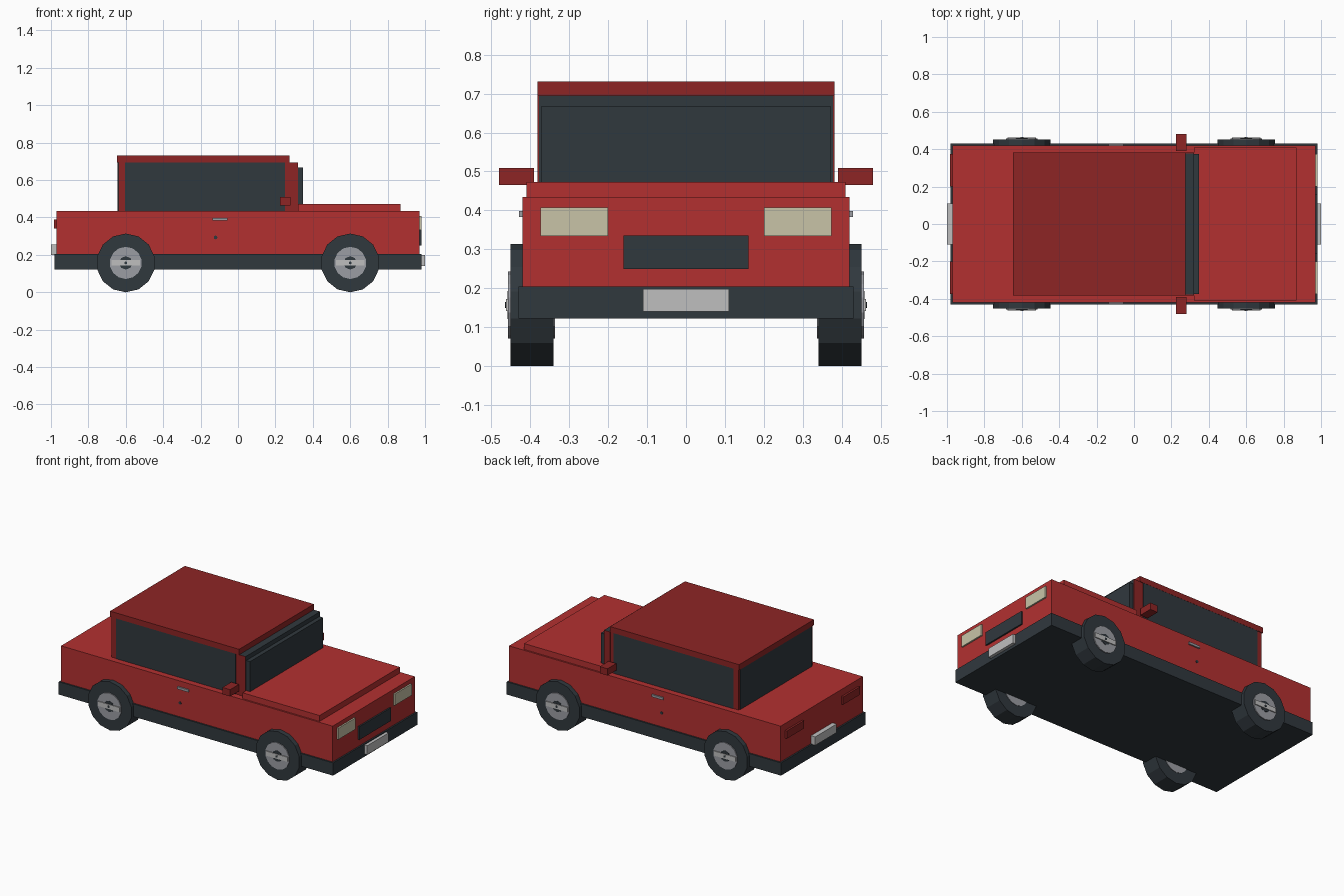
import bpy
import math

cube = bpy.data.objects.get("Cube")
if cube:
    bpy.data.objects.remove(cube, do_unlink=True)


def material(name, rgb):
    m = bpy.data.materials.new(name)
    m.use_nodes = True
    colour = (*rgb, 1)
    m.diffuse_color = colour
    m.node_tree.nodes["Principled BSDF"].inputs["Base Color"].default_value = colour
    return m


RED = material("body red", (0.45, 0.03, 0.03))
DEEP = material("deep red", (0.27, 0.018, 0.018))
DARK = material("charcoal", (0.03, 0.04, 0.048))
GREY = material("rim grey", (0.33, 0.34, 0.37))
SILVER = material("light grey", (0.52, 0.52, 0.52))
CREAM = material("lamp cream", (0.58, 0.55, 0.39))


def box(name, mat, x, y, z):
    """Box spanning the (min, max) pairs on each axis."""
    spans = (x, y, z)
    bpy.ops.mesh.primitive_cube_add(size=1, location=[(a + b) / 2 for a, b in spans])
    ob = bpy.context.object
    ob.name = name
    ob.scale = [b - a for a, b in spans]
    bpy.ops.object.transform_apply(location=False, rotation=False, scale=True)
    ob.data.materials.append(mat)
    return ob


def disc(name, mat, x, z, radius, y, sides):
    """Cylinder lying along y, with a corner pointing down."""
    bpy.ops.mesh.primitive_cylinder_add(
        vertices=sides, radius=radius, depth=abs(y[1] - y[0]),
        location=(x, (y[0] + y[1]) / 2, z), rotation=(math.pi / 2, 0, 0))
    ob = bpy.context.object
    ob.name = name
    ob.data.materials.append(mat)
    return ob


def mirrored(a, b, side):
    return tuple(sorted((a * side, b * side)))


# Lower body
box("chassis", DARK, (-0.98, 0.98), (-0.43, 0.43), (0.122, 0.204))
box("body", RED, (-0.97, 0.97), (-0.42, 0.42), (0.204, 0.435))
box("hood", RED, (0.32, 0.87), (-0.41, 0.41), (0.435, 0.473))

# Cabin, roof and stepped windscreen
box("cabin", DEEP, (-0.64, 0.275), (-0.378, 0.378), (0.435, 0.695))
box("roof", DEEP, (-0.647, 0.275), (-0.382, 0.382), (0.695, 0.731))
box("rear_window", DARK, (-0.645, -0.64), (-0.365, 0.365), (0.435, 0.695))
box("windscreen_frame", DARK, (0.275, 0.32), (-0.378, 0.378), (0.435, 0.695))
box("windscreen", DARK, (0.32, 0.347), (-0.373, 0.373), (0.435, 0.667))

# Front and rear fittings
box("grille", DARK, (0.97, 0.98), (-0.16, 0.16), (0.25, 0.335))
box("front_plate", SILVER, (0.98, 1.0), (-0.11, 0.11), (0.14, 0.198))
box("rear_plate", SILVER, (-1.0, -0.97), (-0.11, 0.11), (0.2, 0.255))

# Parts repeated on both sides
for side, label in ((1, "left"), (-1, "right")):
    box(label + "_side_window", DARK, (-0.605, 0.25), mirrored(0.378, 0.381, side), (0.435, 0.695))
    box(label + "_front_pillar", DEEP, (0.275, 0.32), mirrored(0.378, 0.381, side), (0.435, 0.695))
    box(label + "_mirror", DEEP, (0.225, 0.28), mirrored(0.39, 0.48, side), (0.465, 0.509))
    box(label + "_door_handle", GREY, (-0.135, -0.055), mirrored(0.42, 0.429, side), (0.383, 0.398))
    disc(label + "_keyhole", DARK, -0.12, 0.293, 0.01, mirrored(0.42, 0.422, side), 8)
    box(label + "_headlight", CREAM, (0.97, 0.98), mirrored(0.2, 0.374, side), (0.334, 0.407))
    box(label + "_tail_light", DEEP, (-0.983, -0.97), mirrored(0.2, 0.374, side), (0.34, 0.39))

    # Wheels with a rim, a dark hub and a bar across it
    for x, end in ((0.6, "front"), (-0.6, "rear")):
        name = f"{end}_{label}_"
        disc(name + "tyre", DARK, x, 0.157, 0.157, mirrored(0.34, 0.451, side), 14)
        disc(name + "rim", GREY, x, 0.157, 0.086, mirrored(0.337, 0.457, side), 14)
        disc(name + "hub", DARK, x, 0.157, 0.036, mirrored(0.45, 0.459, side), 8)
        box(name + "hub_bar", SILVER, (x - 0.077, x + 0.077), mirrored(0.45, 0.463, side), (0.142, 0.172))
        disc(name + "cap", DARK, x, 0.157, 0.008, mirrored(0.46, 0.465, side), 8)
